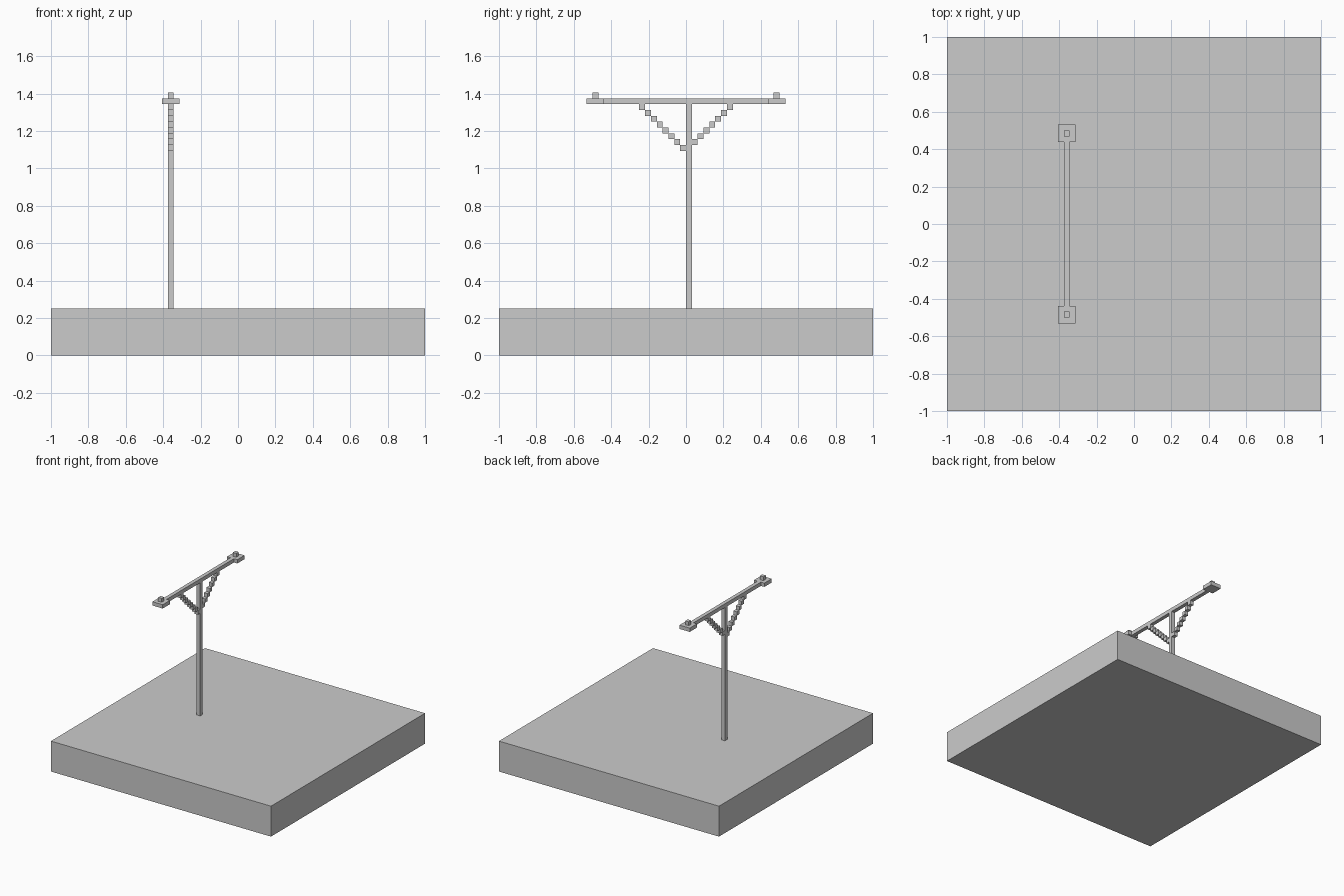
import bpy, bmesh
from mathutils import Matrix, Vector

if "Cube" in bpy.data.objects:
    bpy.data.objects.remove(bpy.data.objects["Cube"])

V = 1 / 32  # edge length of one block


def blocks(name, boxes):
    """One object from boxes given as (min corner, max corner) in block units."""
    bm = bmesh.new()
    for lo, hi in boxes:
        lo, hi = Vector(lo) * V, Vector(hi) * V
        m = Matrix.Translation((lo + hi) / 2) @ Matrix.Diagonal((*(hi - lo), 1))
        bmesh.ops.create_cube(bm, size=1, matrix=m)
    mesh = bpy.data.meshes.new(name)
    bm.to_mesh(mesh)
    bm.free()
    obj = bpy.data.objects.new(name, mesh)
    bpy.context.collection.objects.link(obj)


# Ground slab, post and crossbar
blocks("base_slab", [((-32, -32, 0), (32, 32, 8))])
blocks("post", [((-12, 0, 8), (-11, 1, 43))])
blocks("crossbar", [((-12, -14, 43), (-11, 14, 44))])

# Stepped diagonal braces (the post sits one block to the right of centre)
blocks("left_brace", [((-12, -1 - k, 35 + k), (-11, -k, 36 + k)) for k in range(8)])
blocks("right_brace", [((-12, k, 35 + k), (-11, k + 1, 36 + k)) for k in range(1, 8)])

# End plates with a knob on top
for side, y in (("left", -17), ("right", 14)):
    blocks(side + "_end_plate", [((-13, y, 43), (-10, y + 3, 44))])
    blocks(side + "_knob", [((-12, y + 1, 44), (-11, y + 2, 45))])
